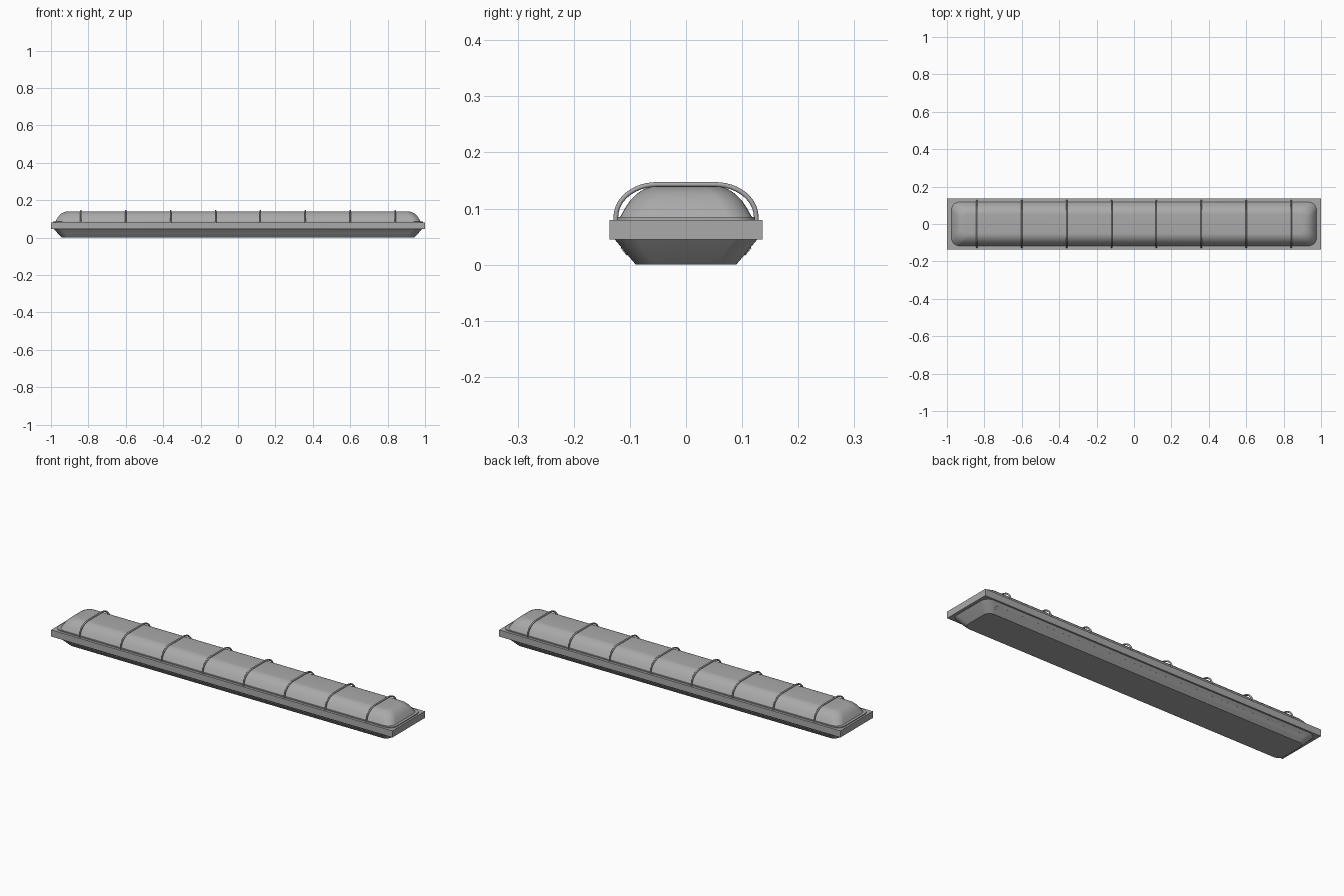
import bpy, bmesh, math

cube = bpy.data.objects.get("Cube")
if cube:
    bpy.data.objects.remove(cube, do_unlink=True)

grey = bpy.data.materials.new("neutral grey")
grey.use_nodes = True
COLOUR = (0.4, 0.4, 0.4, 1)
grey.diffuse_color = COLOUR
grey.node_tree.nodes["Principled BSDF"].inputs["Base Color"].default_value = COLOUR


def finish(obj, angle=30):
    obj.data.materials.append(grey)
    bpy.ops.object.select_all(action='DESELECT')
    obj.select_set(True)
    bpy.context.view_layer.objects.active = obj
    bpy.ops.object.shade_smooth_by_angle(angle=math.radians(angle))
    return obj


def rounded_ring(bm, hx, hy, r, z, steps=8):
    """One rounded rectangle of vertices at height z."""
    ring = []
    for q, (sx, sy) in enumerate([(1, 1), (-1, 1), (-1, -1), (1, -1)]):
        for i in range(steps + 1):
            a = math.pi / 2 * (q + i / steps)
            ring.append(bm.verts.new((sx * (hx - r) + r * math.cos(a),
                                      sy * (hy - r) + r * math.sin(a), z)))
    return ring


def loft(name, sections):
    """Closed solid through rounded rectangles (half x, half y, radius, z)."""
    bm = bmesh.new()
    rings = [rounded_ring(bm, *s) for s in sections]
    n = len(rings[0])
    for low, high in zip(rings, rings[1:]):
        for i in range(n):
            j = (i + 1) % n
            bm.faces.new((low[i], low[j], high[j], high[i]))
    bm.faces.new(rings[0][::-1])
    bm.faces.new(rings[-1])
    mesh = bpy.data.meshes.new(name)
    bm.to_mesh(mesh)
    bm.free()
    obj = bpy.data.objects.new(name, mesh)
    bpy.context.collection.objects.link(obj)
    return finish(obj)


# Tapered housing underneath
loft("housing", [(0.942, 0.089, 0.035, 0), (0.946, 0.092, 0.037, 0.003),
                 (0.985, 0.128, 0.042, 0.046)])

# Square-cornered rim
bpy.ops.mesh.primitive_cube_add(size=1, location=(0, 0, 0.0625))
rim = bpy.context.object
rim.name = "rim"
rim.scale = (2, 0.272, 0.035)
bpy.ops.object.transform_apply(location=False, rotation=False, scale=True)
finish(rim)

# Flange and domed cover
loft("cover_flange", [(0.99, 0.123, 0.04, 0.078), (0.99, 0.123, 0.04, 0.085)])
loft("cover", [(0.977, 0.118, 0.045, 0.084), (0.968, 0.109, 0.045, 0.1),
               (0.958, 0.099, 0.045, 0.115), (0.946, 0.087, 0.043, 0.127),
               (0.932, 0.074, 0.038, 0.135), (0.918, 0.062, 0.03, 0.139),
               (0.905, 0.052, 0.025, 0.14)])

# Long strips on the sloping sides of the housing
tilt = math.atan2(0.043, -0.036)
for side, name in ((-1, "front_strip"), (1, "back_strip")):
    strip = loft(name, [(0.92, 0.009, 0.0089, -0.002), (0.92, 0.009, 0.0089, 0.002)])
    strip.location = (0, side * 0.1095, 0.024)
    strip.rotation_euler.x = -side * tilt

# Guard wires arching over the cover
half = [(0.125, 0.078)] + [(0.052 + 0.073 * math.cos(a), 0.085 + 0.058 * math.sin(a))
                           for a in (math.pi / 2 * i / 12 for i in range(13))]
path = half + [(-y, z) for y, z in reversed(half)]
for k in range(8):
    curve = bpy.data.curves.new("guard_wire", 'CURVE')
    curve.dimensions = '3D'
    curve.bevel_depth = 0.0042
    curve.bevel_resolution = 2
    curve.use_fill_caps = True
    spline = curve.splines.new('POLY')
    spline.points.add(len(path) - 1)
    for point, (y, z) in zip(spline.points, path):
        point.co = (0, y, z, 1)
    wire = bpy.data.objects.new(f"guard_wire_{k + 1}", curve)
    wire.location.x = -0.84 + 0.24 * k
    bpy.context.collection.objects.link(wire)
    bpy.ops.object.select_all(action='DESELECT')
    wire.select_set(True)
    bpy.context.view_layer.objects.active = wire
    bpy.ops.object.convert(target='MESH')
    finish(bpy.context.object, 50)
